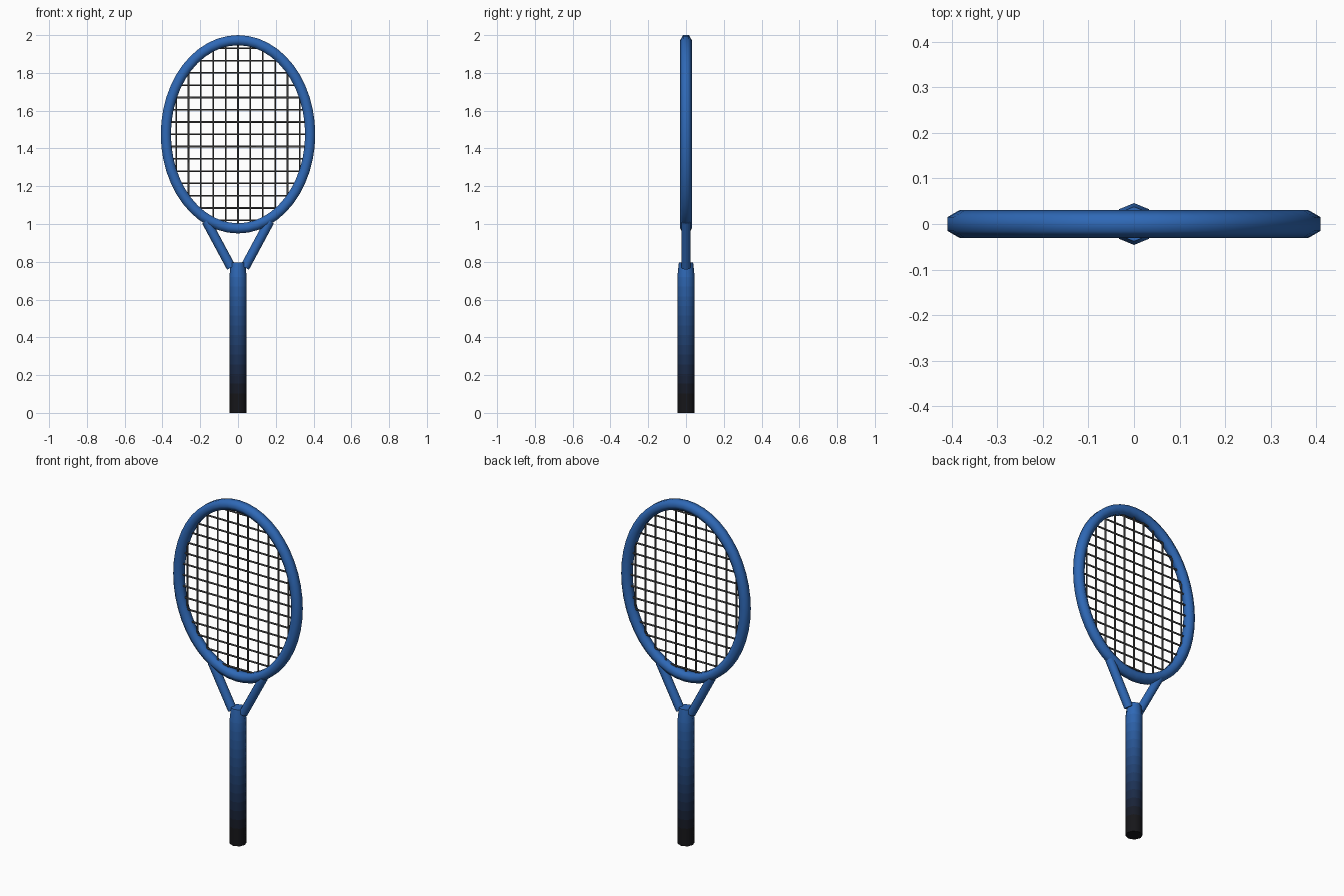
import bpy, bmesh
from math import sin, cos, pi, sqrt, radians
from mathutils import Vector

if "Cube" in bpy.data.objects:
    bpy.data.objects.remove(bpy.data.objects["Cube"])

CZ, AX, AZ = 1.475, 0.382, 0.498      # head centre height and half sizes of the hoop


def material(name, rgb):
    m = bpy.data.materials.new(name)
    m.diffuse_color = (*rgb, 1)
    m.use_nodes = True
    m.node_tree.nodes["Principled BSDF"].inputs["Base Color"].default_value = m.diffuse_color
    return m


BLUE_RGB = Vector((0.028, 0.14, 0.47))
DARK_RGB = Vector((0.008, 0.008, 0.01))
blue = material("blue", BLUE_RGB)
string_grey = material("string_grey", (0.07, 0.07, 0.07))


def finish(name, bm, mats, angle=65):
    bmesh.ops.recalc_face_normals(bm, faces=bm.faces)
    me = bpy.data.meshes.new(name)
    bm.to_mesh(me)
    bm.free()
    ob = bpy.data.objects.new(name, me)
    bpy.context.collection.objects.link(ob)
    for m in mats:
        me.materials.append(m)
    bpy.ops.object.select_all(action='DESELECT')
    ob.select_set(True)
    bpy.context.view_layer.objects.active = ob
    bpy.ops.object.shade_smooth_by_angle(angle=radians(angle))
    return ob


def bridge(bm, a, b, mat=0):
    n = len(a)
    for i in range(n):
        f = bm.faces.new((a[i], a[(i + 1) % n], b[(i + 1) % n], b[i]))
        f.material_index = mat


def rod(bm, p, q, r, sides):
    p, q = Vector(p), Vector(q)
    d = (q - p).normalized()
    u = Vector((0, 1, 0))
    v = d.cross(u)
    rings = [[bm.verts.new(c + r * (u * cos(2 * pi * i / sides) + v * sin(2 * pi * i / sides)))
              for i in range(sides)] for c in (p, q)]
    bridge(bm, *rings)
    for ring in rings:
        bm.faces.new(ring)


# Oval head frame: hexagonal tube swept along an ellipse
bm = bmesh.new()
rings = []
SEG = 48
for k in range(SEG):
    t = 2 * pi * k / SEG
    c = Vector((AX * cos(t), 0, CZ + AZ * sin(t)))
    n = Vector((AZ * cos(t), 0, AX * sin(t))).normalized()
    rings.append([bm.verts.new(c + 0.031 * (n * cos(a) + Vector((0, 1, 0)) * sin(a)))
                  for a in [pi / 6 + pi / 3 * i for i in range(6)]])
for k in range(SEG):
    bridge(bm, rings[k], rings[(k + 1) % SEG])
finish("head_frame", bm, [blue])

# Strings: chords of the ellipse in both directions
bm = bmesh.new()
for k in range(-5, 6):
    x = 0.0655 * k
    h = AZ * sqrt(1 - (x / AX) ** 2)
    rod(bm, (x, 0, CZ - h), (x, 0, CZ + h), 0.005, 6)
for k in range(-7, 8):
    z = 0.065 * k
    w = AX * sqrt(1 - (z / AZ) ** 2)
    rod(bm, (-w, 0, CZ + z), (w, 0, CZ + z), 0.005, 6)
finish("strings", bm, [string_grey])

# Throat struts
for side, s in (("left", -1), ("right", 1)):
    bm = bmesh.new()
    rod(bm, (s * 0.036, 0, 0.77), (s * 0.168, 0, 1.015), 0.025, 8)
    finish(side + "_throat_strut", bm, [blue])

# Octagonal handle, banded from black at the butt to blue at the throat
BANDS = 14
mats = [material(f"handle_{i}", DARK_RGB.lerp(BLUE_RGB, max(0, (i - 1) / (BANDS - 1)) ** 1.5))
        for i in range(BANDS + 1)]
bm = bmesh.new()
levels = [(0.72 * i / BANDS, 0.046) for i in range(BANDS + 1)] + [(0.795, 0.038)]
rings = [[bm.verts.new((r * cos(pi / 4 * i), r * sin(pi / 4 * i), z)) for i in range(8)]
         for z, r in levels]
for i in range(BANDS + 1):
    bridge(bm, rings[i], rings[i + 1], i)
bm.faces.new(rings[0])
bm.faces.new(rings[-1]).material_index = BANDS
finish("handle", bm, mats)
